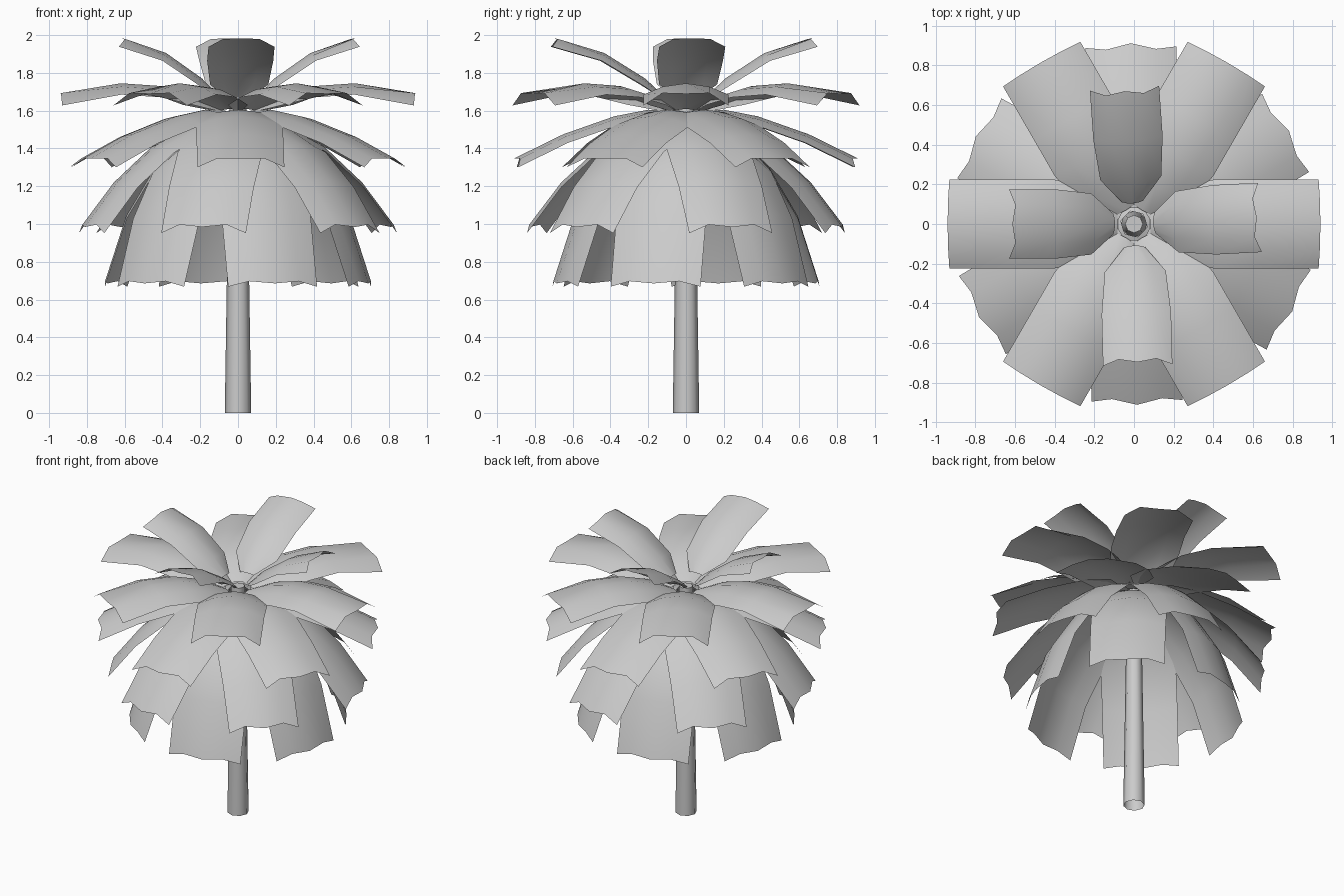
import bpy, bmesh, math
from mathutils import Vector, Matrix

cube = bpy.data.objects.get("Cube")
if cube:
    bpy.data.objects.remove(cube)

grey = bpy.data.materials.new("light grey")
grey.use_nodes = True
COLOUR = (0.6, 0.6, 0.6, 1)
grey.diffuse_color = COLOUR
grey.node_tree.nodes["Principled BSDF"].inputs["Base Color"].default_value = COLOUR


def finish(name, bm, angle):
    mesh = bpy.data.meshes.new(name)
    bm.to_mesh(mesh)
    bm.free()
    mesh.materials.append(grey)
    obj = bpy.data.objects.new(name, mesh)
    bpy.context.collection.objects.link(obj)
    bpy.ops.object.select_all(action='DESELECT')
    obj.select_set(True)
    bpy.context.view_layer.objects.active = obj
    bpy.ops.object.shade_smooth_by_angle(angle=math.radians(angle))


def leaf(name, spine, half_width, arch, cut, degrees, reach=1):
    """Arched strip along a radius/height spine; cut is the tooth direction at the tip."""
    bm = bmesh.new()
    turn = Matrix.Rotation(math.radians(degrees), 3, 'Z')
    pts = [Vector((r * reach, 0, z)) for r, z in spine]
    across = [-1, -0.55, 0, 0.55, 1]
    notch = [0.4, -0.8, 0.3, -0.8, 0.4]
    rows = []
    for i, p in enumerate(pts):
        along = (pts[min(i + 1, len(pts) - 1)] - pts[max(i - 1, 0)]).normalized()
        normal = Vector((-along.z, 0, along.x))
        ratio = (0.3, 0.88, 1)[min(i, 2)]
        row = []
        for s, n in zip(across, notch):
            co = p + Vector((0, s * half_width * ratio, 0)) - normal * arch * s * s * ratio
            if i == len(pts) - 1:
                co += Vector((cut[0], 0, cut[1])) * n
            row.append(bm.verts.new(turn @ co))
        rows.append(row)
    for a, b in zip(rows, rows[1:]):
        for j in range(len(across) - 1):
            bm.faces.new((a[j], b[j], b[j + 1], a[j + 1]))
    finish(name, bm, 50)


# Four upright crown leaves, each turned and stretched a little differently
crown = [(0.10, 1.67), (0.20, 1.77), (0.40, 1.905), (0.64, 1.985)]
for k, (degrees, reach) in enumerate([(3, 0.96), (94, 1.04), (180, 0.95), (271.5, 1.08)]):
    leaf(f"crown_leaf_{k + 1}", crown, 0.175, 0.045, (0.018, -0.01), degrees, reach)

# Leaf tiers: name, first angle, half width, arch, tip cut, spine
tiers = [
    ("upper_leaf", 0, 0.225, 0.06, (0, -0.02),
     [(0.08, 1.61), (0.22, 1.68), (0.40, 1.73), (0.62, 1.745), (0.94, 1.695)]),
    ("middle_leaf", 31, 0.23, 0.05, (0.022, -0.012),
     [(0.08, 1.60), (0.20, 1.605), (0.38, 1.57), (0.65, 1.475), (0.905, 1.35)]),
    ("lower_leaf", 17, 0.23, 0.05, (0.013, -0.02),
     [(0.06, 1.59), (0.22, 1.54), (0.45, 1.42), (0.66, 1.23), (0.845, 0.99)]),
    ("hanging_leaf", 46, 0.245, 0.05, (0.005, -0.015),
     [(0.06, 1.57), (0.22, 1.49), (0.43, 1.31), (0.59, 1.05), (0.71, 0.69)]),
]
for name, first, half_width, arch, cut, spine in tiers:
    for k in range(6):
        leaf(f"{name}_{k + 1}", spine, half_width, arch, cut, first + 60 * k)

# Trunk, open below and closed on top
bm = bmesh.new()
bmesh.ops.create_cone(bm, cap_ends=False, segments=8, radius1=0.07, radius2=0.045, depth=1.62,
                      matrix=Matrix.Translation((0, 0, 0.81)))
bmesh.ops.holes_fill(bm, edges=[e for e in bm.edges if all(v.co.z > 1 for v in e.verts)])
finish("trunk", bm, 50)
